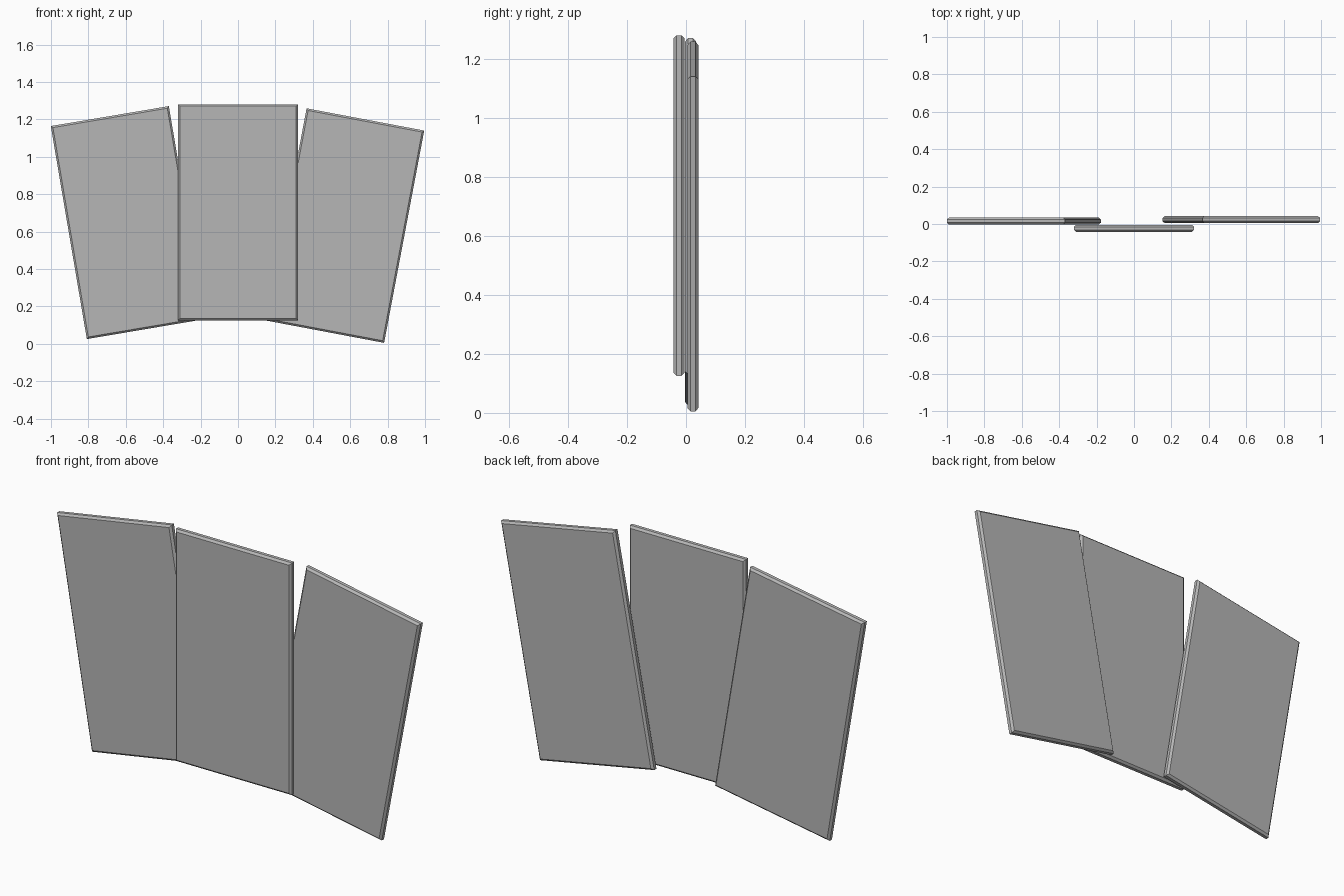
import bpy
import bmesh
from math import radians

cube = bpy.data.objects.get("Cube")
if cube:
    bpy.data.objects.remove(cube, do_unlink=True)

WIDTH, THICK, HEIGHT, CHAMFER = 0.64, 0.037, 1.155, 0.01

grey = bpy.data.materials.new("panel_grey")
grey.use_nodes = True
colour = (0.47, 0.47, 0.47, 1)
grey.diffuse_color = colour
grey.node_tree.nodes["Principled BSDF"].inputs["Base Color"].default_value = colour


def panel(name, centre, tilt):
    """Thin board, chamfered around its front and back faces, tilted about y."""
    bm = bmesh.new()
    bmesh.ops.create_cube(bm, size=1)
    bmesh.ops.scale(bm, vec=(WIDTH, THICK, HEIGHT), verts=bm.verts)
    # Only the rims of the two large faces are chamfered
    rims = [e for e in bm.edges if abs(e.verts[0].co.y - e.verts[1].co.y) < 0.001]
    bmesh.ops.bevel(bm, geom=rims, offset=CHAMFER, segments=1,
                    profile=0.5, affect='EDGES')
    mesh = bpy.data.meshes.new(name)
    bm.to_mesh(mesh)
    bm.free()
    mesh.materials.append(grey)
    obj = bpy.data.objects.new(name, mesh)
    obj.location = centre
    obj.rotation_euler.y = radians(tilt)
    bpy.context.collection.objects.link(obj)


# Upright board in front, two boards fanned out behind it
panel("centre_panel", (0, -0.0235, 0.703), 0)
panel("right_panel", (-0.589, 0.0155, 0.648), -9.6)
panel("left_panel", (0.574, 0.0235, 0.632), 10.7)
